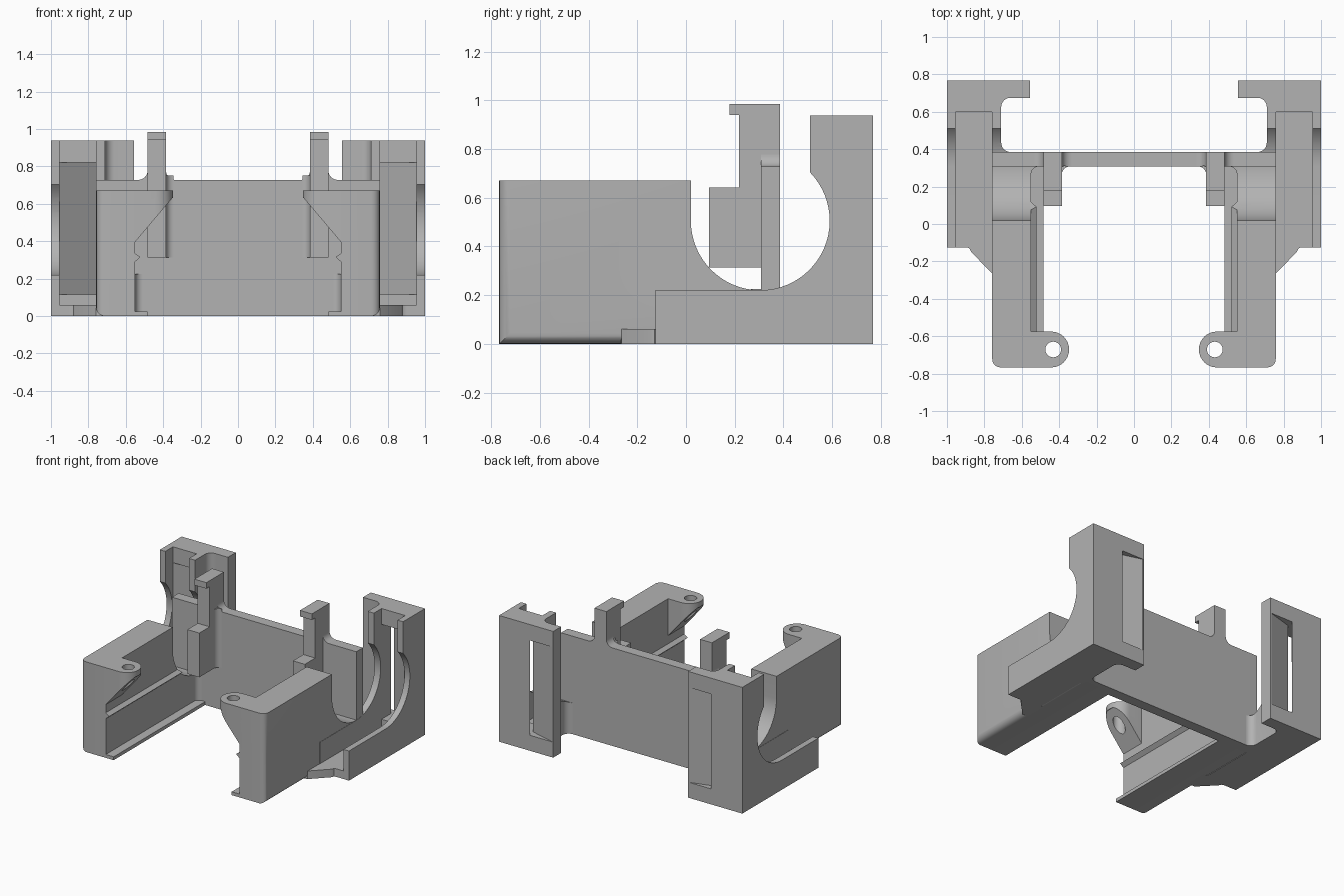
import bpy, bmesh
from math import cos, sin, radians

cube = bpy.data.objects.get("Cube")
if cube:
    bpy.data.objects.remove(cube, do_unlink=True)

grey = bpy.data.materials.new("plain grey")
grey.use_nodes = True
grey.diffuse_color = (0.45, 0.45, 0.45, 1)
grey.node_tree.nodes["Principled BSDF"].inputs["Base Color"].default_value = (0.45, 0.45, 0.45, 1)


def arc(cx, cy, r, start, end, n=8):
    steps = [radians(start + (end - start) * i / n) for i in range(n + 1)]
    return [(cx + r * cos(t), cy + r * sin(t)) for t in steps]


def prism(name, pts, axis, lo, hi, round_edge=None, radius=0.05):
    """Extrude a flat outline along an axis, optionally rounding chosen edges."""
    place = {"x": lambda p, d: (d, p[0], p[1]),
             "y": lambda p, d: (p[0], d, p[1]),
             "z": lambda p, d: (p[0], p[1], d)}[axis]
    bm = bmesh.new()
    low = [bm.verts.new(place(p, lo)) for p in pts]
    high = [bm.verts.new(place(p, hi)) for p in pts]
    bm.faces.new(low)
    bm.faces.new(high)
    for i in range(len(pts)):
        j = (i + 1) % len(pts)
        bm.faces.new((low[i], low[j], high[j], high[i]))
    bmesh.ops.recalc_face_normals(bm, faces=bm.faces)
    if round_edge:
        edges = [e for e in bm.edges if round_edge(e.verts[0].co, e.verts[1].co)]
        bmesh.ops.bevel(bm, geom=edges, offset=radius, segments=5, profile=0.5, affect="EDGES")
    mesh = bpy.data.meshes.new(name)
    bm.to_mesh(mesh)
    bm.free()
    mesh.materials.append(grey)
    ob = bpy.data.objects.new(name, mesh)
    bpy.context.collection.objects.link(ob)
    return ob


def rect(x0, y0, x1, y1):
    return [(x0, y0), (x1, y0), (x1, y1), (x0, y1)]


def activate(ob):
    bpy.ops.object.select_all(action="DESELECT")
    ob.select_set(True)
    bpy.context.view_layer.objects.active = ob


def cut(ob, *cutters):
    for cutter in cutters:
        cutter.hide_render = True
        mod = ob.modifiers.new("cut", "BOOLEAN")
        mod.operation, mod.solver, mod.object = "DIFFERENCE", "EXACT", cutter
        activate(ob)
        bpy.ops.object.modifier_apply(modifier=mod.name)
        bpy.data.objects.remove(cutter, do_unlink=True)


def finish(ob, mirrored=True):
    activate(ob)
    if mirrored:
        mod = ob.modifiers.new("mirror", "MIRROR")
        mod.use_mirror_merge = False
        bpy.ops.object.modifier_apply(modifier=mod.name)
    bpy.ops.object.shade_smooth_by_angle(angle=radians(30))


HOLE_Y, HOLE_Z, HOLE_R = 0.305, 0.505, 0.285

# Arm with foot flange, small rail and rounded outer edges
arm = prism("side_arm", [(0.485, 0), (0.758, 0), (0.758, 0.67), (0.55, 0.67), (0.55, 0.335),
                         (0.522, 0.315), (0.55, 0.29), (0.55, 0.025), (0.485, 0.025)],
            "y", -0.767, 0.35,
            lambda a, b: min(a.x, b.x) > 0.75 and (max(a.z, b.z) < 0.01 or max(a.y, b.y) < -0.76),
            0.045)
cut(arm, prism("arm_cradle_cutter",
               arc(HOLE_Y, HOLE_Z, HOLE_R, 180, 360, 32) + [(0.59, 1), (0.02, 1)],
               "x", 0.4, 0.9))
finish(arm)

# Screw lug with a sloped underside
lug = prism("screw_lug", [(0.57, -0.767), (0.57, -0.575)] + arc(0.443, -0.671, 0.096, 90, 270, 16),
            "z", 0.36, 0.67)
cut(lug,
    prism("lug_slope_cutter", [(0.2, 0.2), (0.2, 0.63), (0.352, 0.63), (0.555, 0.39), (0.555, 0.2)],
          "y", -1, 0),
    prism("lug_hole_cutter", arc(0.432, -0.671, 0.042, 0, 345, 23), "z", 0.2, 0.8))
finish(lug)

# Wing with rear column, round opening, inner pocket and slanted rear slot
wing = prism("side_wing",
             [(0.73, -0.125), (1, -0.125), (1, 0.767), (0.555, 0.767), (0.555, 0.675)]
             + arc(0.66, 0.625, 0.05, 90, 0) + arc(0.66, 0.435, 0.05, 0, -90)
             + [(0.66, 0.35), (0.73, 0.35)], "z", 0, 0.938)
cut(wing,
    prism("wing_round_cutter",
          [(-0.4, 0.22)] + arc(HOLE_Y, HOLE_Z, HOLE_R, -90, 44, 24) + [(0.51, 1.2), (-0.4, 1.2)],
          "x", 0.5, 1.2),
    prism("wing_pocket_cutter", rect(0.76, -0.4, 0.955, 0.6), "z", 0.06, 1.2),
    prism("wing_slot_cutter", [(0.76, 0.56), (0.955, 0.56), (0.955, 0.6), (0.74, 0.77),
                               (0.735, 0.8), (0.565, 0.8), (0.565, 0.765), (0.76, 0.71)],
          "z", 0.115, 0.82))
finish(wing)

# Thin gusset in front of the wing floor
gusset = prism("wing_gusset", [(0.7, -0.27), (0.758, -0.265), (0.87, -0.15)]
               + arc(0.9, -0.165, 0.04, 120, 90, 3) + [(0.9, -0.1), (0.7, -0.1)], "z", 0, 0.06)
finish(gusset)

# Rear wall
finish(prism("rear_wall", rect(-0.758, 0, 0.758, 0.728), "y", 0.307, 0.385), False)

# Clip post with hook, step block and flared root
finish(prism("clip_post", [(0.095, 0.313), (0.385, 0.313), (0.385, 0.985), (0.178, 0.985),
                           (0.178, 0.94), (0.217, 0.94), (0.217, 0.642), (0.095, 0.642)],
             "x", 0.385, 0.483))
finish(prism("post_flare", [(0.335, 0.72)] + arc(0.335, 0.778, 0.05, -90, 0)
             + arc(0.533, 0.778, 0.05, 180, 270) + [(0.533, 0.72)], "y", 0.307, 0.385))

# Inner corner fillets against the rear wall
for name, x, z0, z1 in (("post_fillet", 0.39, 0.313, 0.75), ("arm_fillet", 0.555, 0, 0.225)):
    finish(prism(name, [(x, 0.315)] + arc(x - 0.045, 0.267, 0.04, 90, 0) + [(x, 0.267)],
                 "z", z0, z1))
